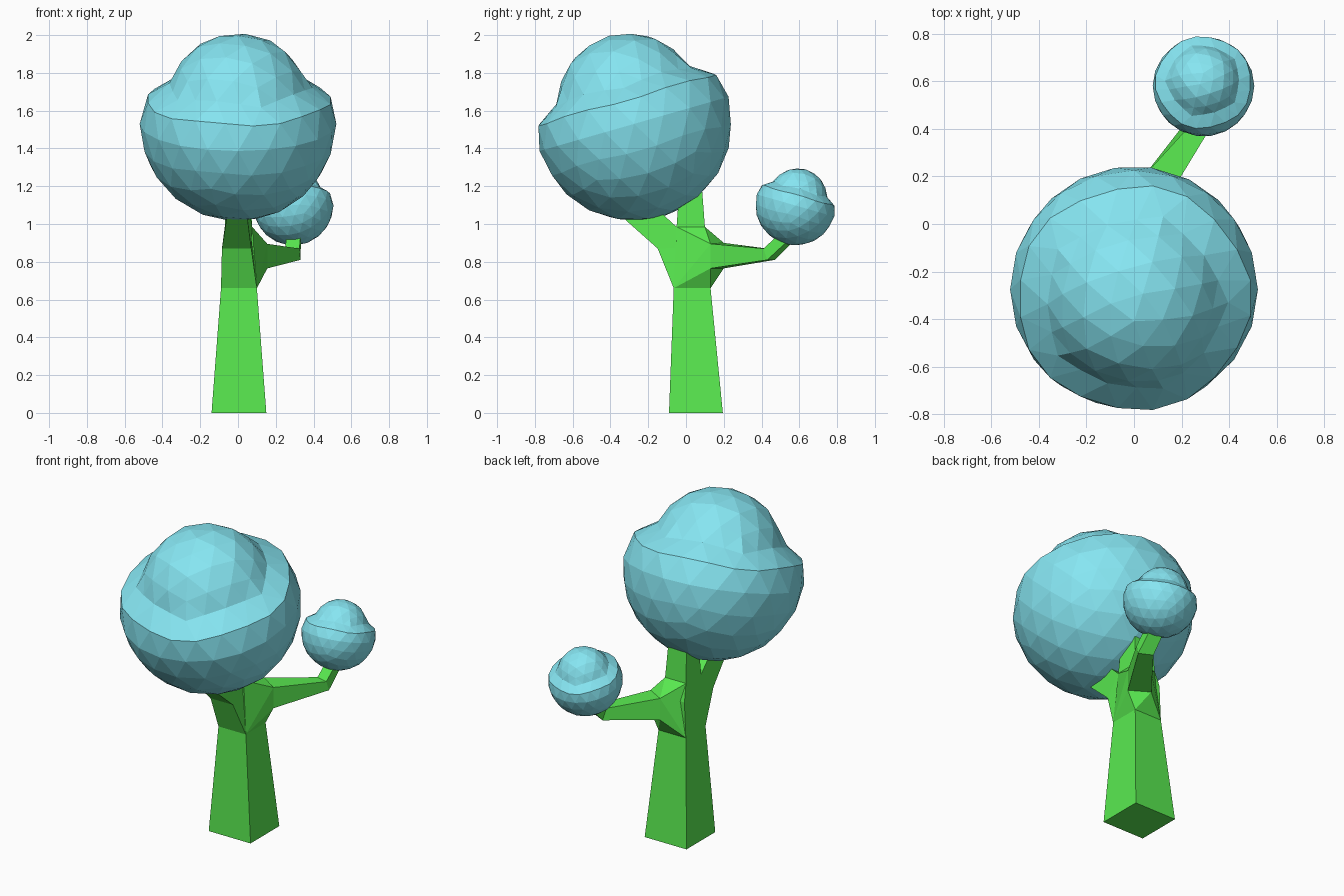
import bpy, bmesh, math
from mathutils import Vector, Matrix

if "Cube" in bpy.data.objects:
    bpy.data.objects.remove(bpy.data.objects["Cube"])


def material(name, rgb):
    m = bpy.data.materials.new(name)
    m.diffuse_color = (*rgb, 1)
    m.use_nodes = True
    m.node_tree.nodes["Principled BSDF"].inputs["Base Color"].default_value = m.diffuse_color
    return m


leaf_mat = material("leaf_blue", (0.24, 0.79, 0.89))
bark_mat = material("bark_green", (0.1, 0.82, 0.08))


def finish(name, bm, mat):
    bmesh.ops.recalc_face_normals(bm, faces=bm.faces[:])
    me = bpy.data.meshes.new(name)
    bm.to_mesh(me)
    bm.free()
    me.materials.append(mat)
    ob = bpy.data.objects.new(name, me)
    bpy.context.collection.objects.link(ob)
    return ob


def loft(name, rings):
    """Four-sided limb skinned through rings of four points."""
    bm = bmesh.new()
    vs = [[bm.verts.new(p) for p in r] for r in rings]
    for a, b in zip(vs, vs[1:]):
        for i in range(4):
            j = (i + 1) % 4
            bm.faces.new((a[i], a[j], b[j], b[i]))
    bm.faces.new(vs[0])
    bm.faces.new(vs[-1])
    return finish(name, bm, bark_mat)


def hull(name, points):
    bm = bmesh.new()
    for p in points:
        bm.verts.new(p)
    res = bmesh.ops.convex_hull(bm, input=bm.verts[:])
    loose = [v for v in bm.verts if not v.link_faces]
    bmesh.ops.delete(bm, geom=loose, context='VERTS')
    return finish(name, bm, bark_mat)


def level(x0, x1, y0, y1, z):
    return [(x0, y0, z), (x1, y0, z), (x1, y1, z), (x0, y1, z)]


# Trunk with a bulge toward the front where the limbs part
waist = level(-0.09, 0.10, -0.065, 0.13, 0.66)
fork = level(-0.07, 0.075, -0.05, 0.10, 0.985)
shoulder = [(-0.085, -0.15, 0.87), (0.07, -0.15, 0.87),
            (0.09, 0.13, 0.88), (-0.08, 0.13, 0.88)]
loft("trunk", [level(-0.14, 0.15, -0.09, 0.195, 0.0), waist, shoulder, fork,
               level(-0.06, 0.06, -0.03, 0.08, 1.25)])

# Front limb rising into the large crown
loft("front_limb", [
    [shoulder[0], shoulder[1], fork[1], fork[0]],
    [(-0.06, -0.33, 1.03), (0.05, -0.33, 1.03), (0.05, -0.22, 1.14), (-0.06, -0.22, 1.14)]])

# Flared joint and bent side limb carrying the small crown
socket = [(0.155, 0.13, 0.765), (0.04, 0.20, 0.765), (0.04, 0.20, 0.90), (0.155, 0.13, 0.895)]
hull("limb_joint", waist + fork + socket)
loft("side_limb", [
    socket,
    [(0.33, 0.43, 0.81), (0.25, 0.47, 0.81), (0.25, 0.43, 0.87), (0.325, 0.41, 0.87)],
    [(0.335, 0.57, 0.94), (0.26, 0.60, 0.94), (0.26, 0.55, 0.98), (0.335, 0.53, 0.98)]])

# Crown: faceted ball whose upper part is pinched to a dome above a lip
PROFILE = [(0, 0.485), (30, 0.472), (45, 0.445), (60, 0.425), (68, 0.465),
           (79, 0.535), (92, 0.518), (180, 0.515)]


def crown_radius(deg):
    for (a, ra), (b, rb) in zip(PROFILE, PROFILE[1:]):
        if deg <= b:
            return ra + (rb - ra) * (deg - a) / (b - a)
    return PROFILE[-1][1]


def crown(name, centre, scale, turn):
    bm = bmesh.new()
    bmesh.ops.create_icosphere(bm, subdivisions=3, radius=1)
    tilt = Matrix.Rotation(turn, 3, 'Z') @ Matrix.Rotation(math.radians(16), 3, 'X')
    for v in bm.verts:
        d = v.co.normalized()
        deg = math.degrees(d.angle(Vector((0, 0, 1))))
        v.co = Vector(centre) + tilt @ (d * crown_radius(deg) * scale)
    finish(name, bm, leaf_mat)


crown("large_crown", (0, -0.275, 1.53), 1.0, 0)
crown("small_crown", (0.292, 0.58, 1.098), 0.41, math.pi)
